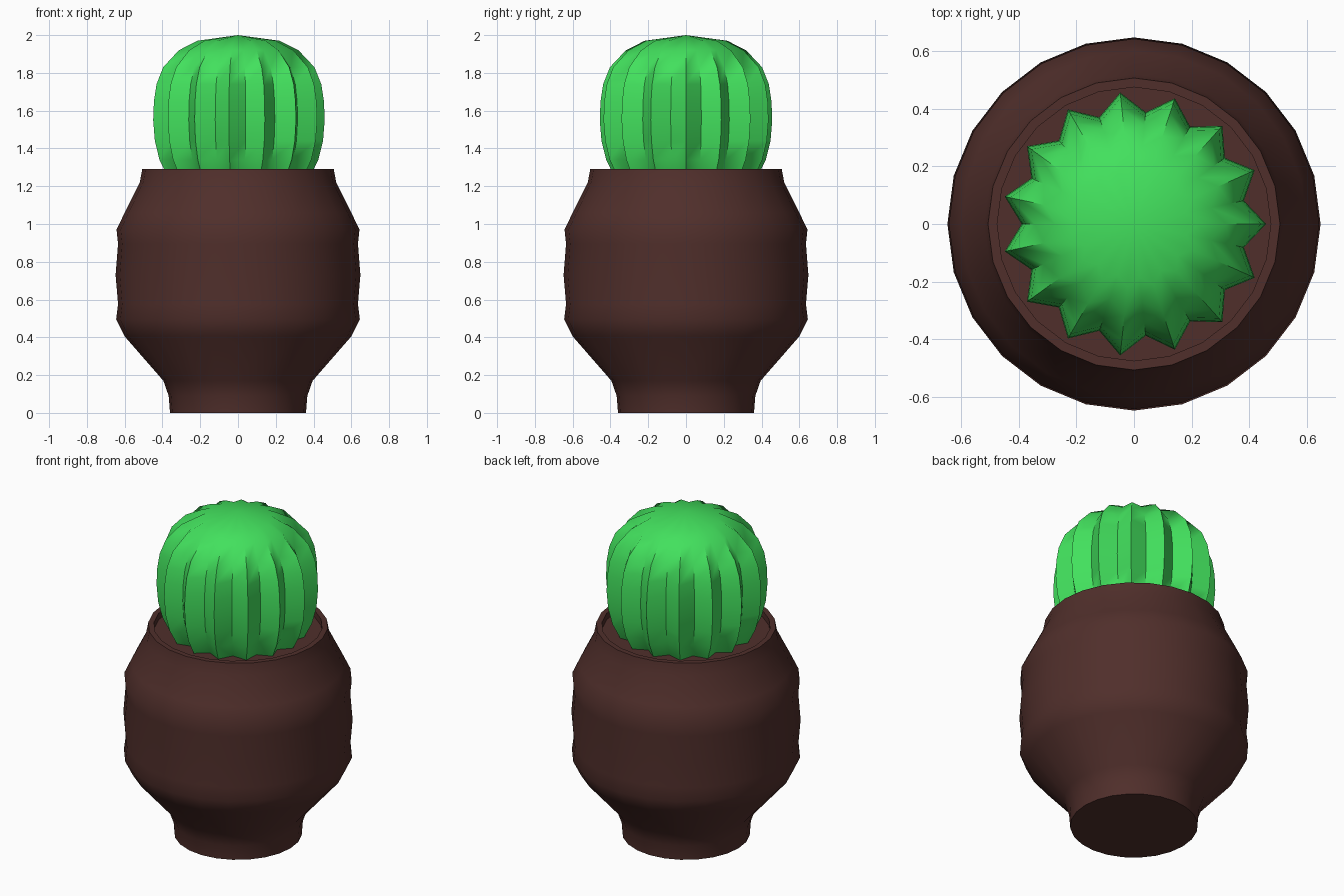
import bpy, bmesh, math

if "Cube" in bpy.data.objects:
    bpy.data.objects.remove(bpy.data.objects["Cube"])


def material(name, color):
    m = bpy.data.materials.new(name)
    m.diffuse_color = (*color, 1)
    m.use_nodes = True
    m.node_tree.nodes["Principled BSDF"].inputs["Base Color"].default_value = m.diffuse_color
    return m


def lathe(name, profile, sides, mat, angle, valley=1.0):
    """Revolve (radius, z) points; every second column is scaled by valley."""
    bm = bmesh.new()
    rings = []
    for r, z in profile:
        if r == 0:
            rings.append([bm.verts.new((0, 0, z))] * sides)
            continue
        ring = []
        for i in range(sides):
            a = 2 * math.pi * i / sides
            k = r * (valley if i % 2 else 1)
            ring.append(bm.verts.new((k * math.cos(a), k * math.sin(a), z)))
        rings.append(ring)
    for low, high in zip(rings, rings[1:]):
        for i in range(sides):
            j = (i + 1) % sides
            corners = [low[i], low[j], high[j], high[i]]
            bm.faces.new(list(dict.fromkeys(corners)))
    for ring in (rings[0], rings[-1]):
        if ring[0] != ring[1]:
            bm.faces.new(ring)
    bmesh.ops.recalc_face_normals(bm, faces=bm.faces)
    me = bpy.data.meshes.new(name)
    bm.to_mesh(me)
    bm.free()
    ob = bpy.data.objects.new(name, me)
    bpy.context.collection.objects.link(ob)
    me.materials.append(mat)
    bpy.ops.object.select_all(action='DESELECT')
    ob.select_set(True)
    bpy.context.view_layer.objects.active = ob
    bpy.ops.object.shade_smooth_by_angle(angle=math.radians(angle))
    return ob


brown = material("brown_clay", (0.08, 0.028, 0.024))
green = material("cactus_green", (0.055, 0.75, 0.11))

# Pot with wavy belly, rim and soil surface closing the top
lathe("pot", [(0.36, 0), (0.367, 0.09), (0.395, 0.17), (0.60, 0.405),
              (0.645, 0.495), (0.635, 0.575), (0.648, 0.73), (0.635, 0.895),
              (0.643, 0.97), (0.60, 1.06), (0.52, 1.22), (0.507, 1.29),
              (0.475, 1.29), (0.475, 1.25)], 24, brown, 50)

# Cactus body with fifteen ridges
lathe("cactus", [(0.33, 1.18), (0.38, 1.25), (0.425, 1.34), (0.45, 1.44),
                 (0.459, 1.55), (0.455, 1.65), (0.441, 1.74), (0.405, 1.83),
                 (0.32, 1.92), (0.22, 1.97), (0, 2.0)], 30, green, 60, 0.85)
